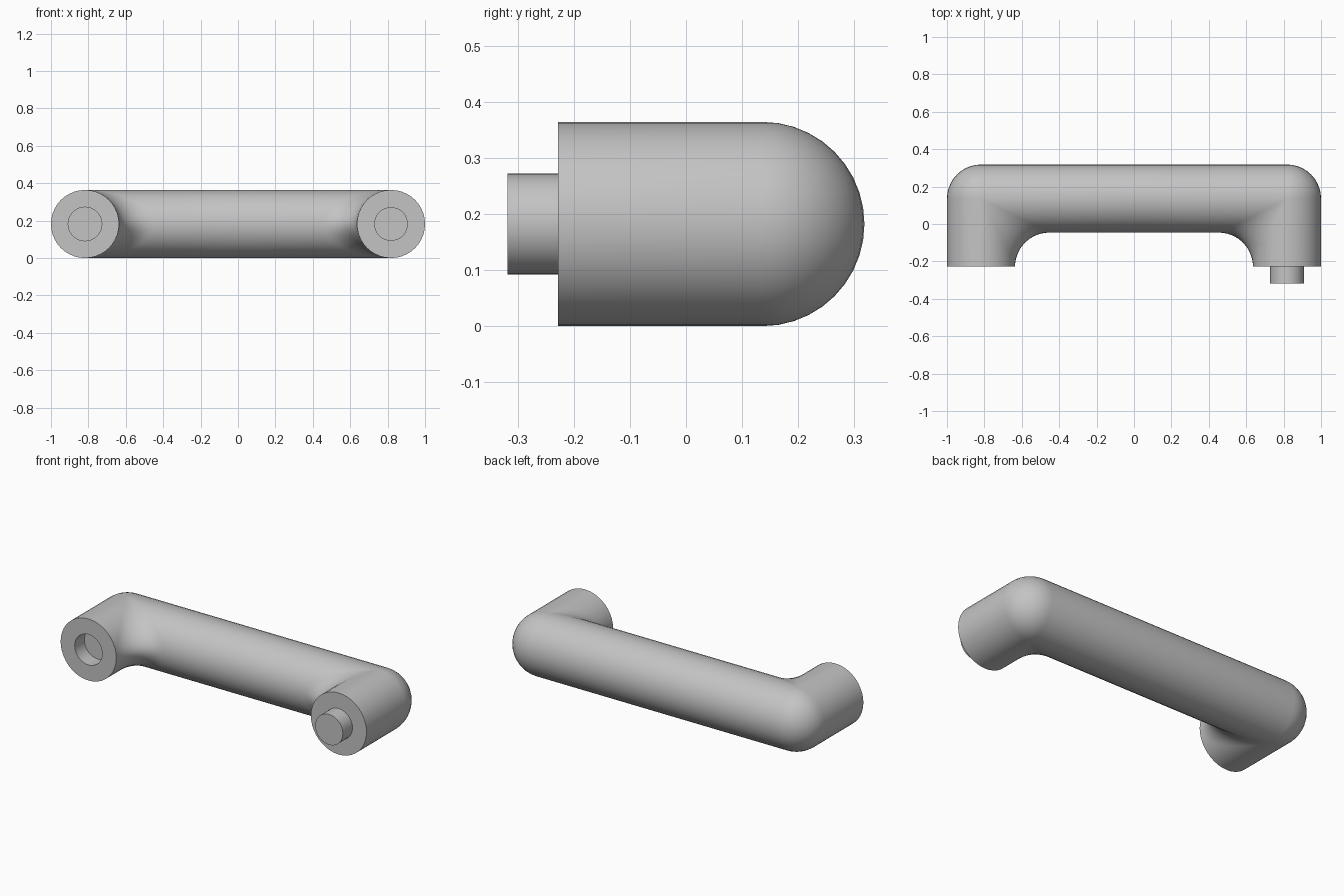
import bpy, bmesh
from math import sin, cos, pi, radians
from mathutils import Vector

cube = bpy.data.objects.get("Cube")
if cube:
    bpy.data.objects.remove(cube, do_unlink=True)

R = 0.182            # tube radius
FILLET = 0.182       # blend radius inside each elbow
LEG_X, BAR_Y = 0.818, 0.136
LEG_LEN = R + FILLET
PEG_R, PEG_LEN = 0.09, 0.09
SIDES, STEPS = 40, 10

grey = bpy.data.materials.new("satin grey")
grey.use_nodes = True
colour = (0.55, 0.55, 0.55, 1)
grey.diffuse_color = colour
grey.node_tree.nodes["Principled BSDF"].inputs["Base Color"].default_value = colour


def elbow_point(angle, t):
    """Point in elbow space: x runs along the bar, y along the leg."""
    c, s = cos(angle), sin(angle)
    if c <= 0:                                   # outside: ball corner
        turn = t * pi / 2
        return Vector((R * c * sin(turn), R * c * cos(turn), R * s))
    centre = (R + FILLET) * Vector((c, c, s))    # inside: rolling-ball fillet
    direction = Vector((0, -c, -s)).lerp(Vector((-c, 0, -s)), t).normalized()
    return centre + FILLET * direction


def circle(radius, depth):
    """Ring across the leg, at a distance along it."""
    return [Vector((radius * cos(a), depth, radius * sin(a))) for a in ANGLES]


ANGLES = [2 * pi * i / SIDES for i in range(SIDES)]


def half_rings(socket):
    rings = [[Vector((LEG_X, R * cos(a), R * sin(a))) for a in ANGLES]]
    rings += [[elbow_point(a, k / STEPS) for a in ANGLES] for k in range(STEPS + 1)]
    rings.append(circle(R, LEG_LEN))
    if socket:
        rings += [circle(PEG_R, LEG_LEN), circle(PEG_R, LEG_LEN - PEG_LEN)]
    return rings


def finish(bm, name):
    bmesh.ops.remove_doubles(bm, verts=bm.verts, dist=0.0005)
    bmesh.ops.recalc_face_normals(bm, faces=bm.faces)
    mesh = bpy.data.meshes.new(name)
    bm.to_mesh(mesh)
    bm.free()
    mesh.materials.append(grey)
    obj = bpy.data.objects.new(name, mesh)
    bpy.context.collection.objects.link(obj)
    bpy.ops.object.select_all(action="DESELECT")
    obj.select_set(True)
    bpy.context.view_layer.objects.active = obj
    bpy.ops.object.shade_smooth_by_angle(angle=radians(35))


# Tubular handle, with a blind socket in the right leg
bm = bmesh.new()
for side in (-1, 1):
    loops = [[bm.verts.new((side * (LEG_X - p.x), BAR_Y - p.y, R + p.z)) for p in ring]
             for ring in half_rings(side < 0)]
    for one, two in zip(loops, loops[1:]):
        for i in range(SIDES):
            j = (i + 1) % SIDES
            bm.faces.new((one[i], one[j], two[j], two[i]))
    bm.faces.new(loops[-1])
finish(bm, "handle")

# Round peg on the left leg
bm = bmesh.new()
bmesh.ops.create_cone(bm, cap_ends=True, segments=SIDES, radius1=PEG_R,
                      radius2=PEG_R, depth=PEG_LEN + 0.01)
for v in bm.verts:
    x, y, z = v.co
    v.co = (LEG_X + x, BAR_Y - LEG_LEN - PEG_LEN / 2 + 0.005 + z, R + y)
finish(bm, "peg")
